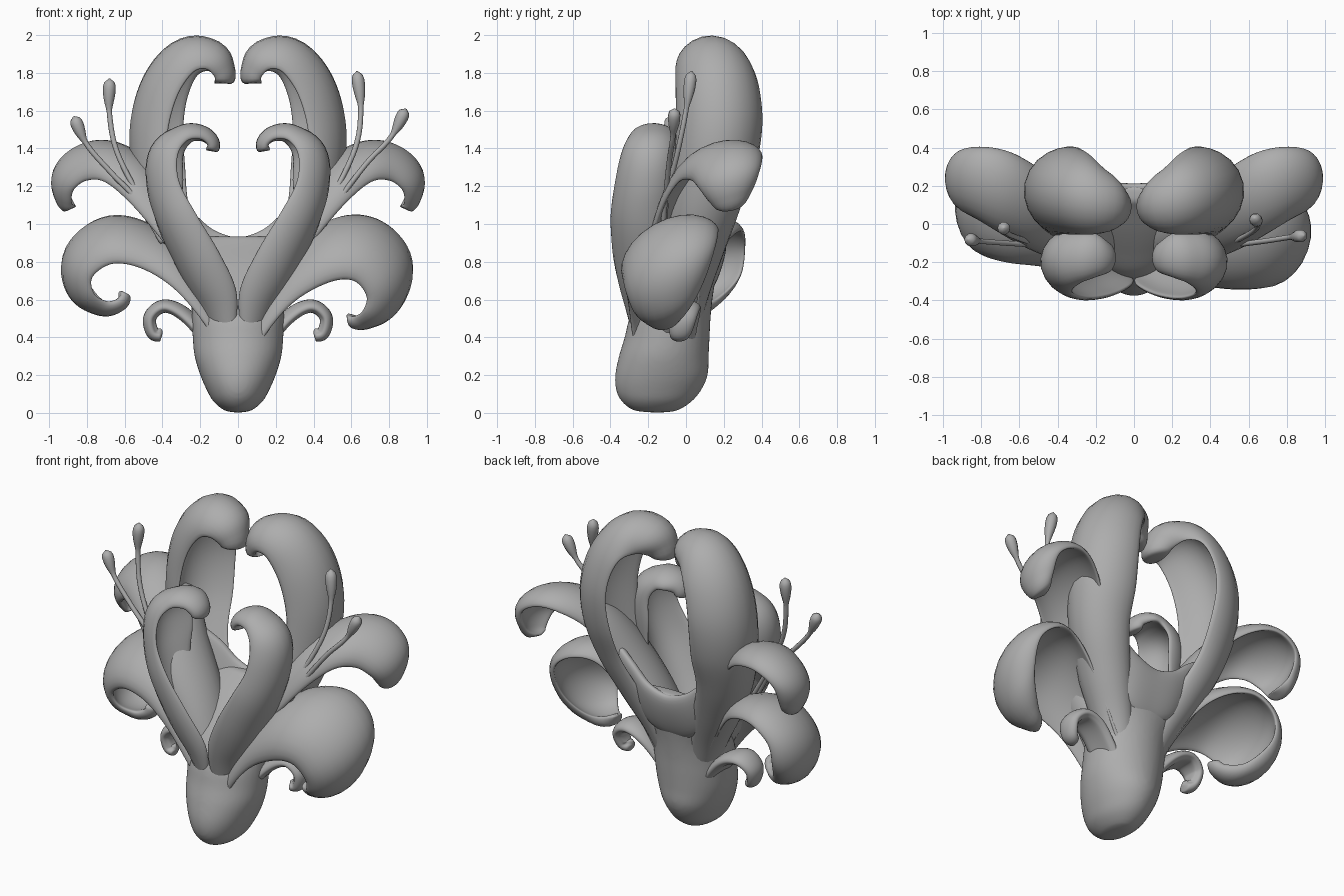
import bpy, bmesh, math
from mathutils import Vector

grey = bpy.data.materials.new("stone_grey")
grey.diffuse_color = (0.42, 0.42, 0.42, 1)
ARC = math.radians(78)  # half angle of the petal cross-section


def spline(pts, n):
    """Smooth Catmull-Rom samples through the points (any dimension)."""
    p = [Vector(q) for q in pts]
    p = [p[0] * 2 - p[1]] + p + [p[-1] * 2 - p[-2]]
    segs, out = len(p) - 3, []
    for k in range(n):
        f = k / (n - 1) * segs
        i = min(int(f), segs - 1)
        t = f - i
        a, b, c, d = p[i:i + 4]
        out.append(0.5 * (2 * b + (c - a) * t + (2 * a - 5 * b + 4 * c - d) * t * t
                          + (3 * b - a - 3 * c + d) * t ** 3))
    return out


def loft(name, rings, side=1):
    """Skin closed rings into a smooth capped solid, optionally mirrored in x."""
    bm = bmesh.new()
    rows = [[bm.verts.new((v.x * side, v.y, v.z)) for v in r] for r in rings]
    m = len(rows[0])
    for r, s in zip(rows, rows[1:]):
        for j in range(m):
            bm.faces.new((r[j], r[(j + 1) % m], s[(j + 1) % m], s[j]))
    bm.faces.new(rows[0])
    bm.faces.new(rows[-1])
    bmesh.ops.recalc_face_normals(bm, faces=bm.faces)
    for f in bm.faces:
        f.smooth = True
    me = bpy.data.meshes.new(name)
    bm.to_mesh(me)
    bm.free()
    me.materials.append(grey)
    ob = bpy.data.objects.new(name, me)
    bpy.context.collection.objects.link(ob)
    return ob


def petal(name, front, back, sign, bulge, thick, side=1, n=60, m=32):
    """Sweep a crescent section between a front and a back edge curve."""
    A, B = spline(front, n), spline(back, n)
    C = [(a + b) / 2 for a, b in zip(A, B)]
    depth = spline([(v, 0) for v in bulge], n)
    rings = []
    for i in range(n):
        T = C[min(i + 1, n - 1)] - C[max(i - 1, 0)]
        W = B[i] - A[i]
        w = W.length
        W.normalize()
        N = (T.cross(W) * sign).normalized()
        f = i / (n - 1)
        k = 1 if f < 0.94 else max(0.15, math.sqrt(max(0, 1 - ((f - 0.94) / 0.06) ** 2)))
        h, b = w / 2 * k, depth[i].x * w * k
        ring = []
        for j in range(m):
            th = 2 * math.pi * j / m
            ph = math.cos(th) * ARC
            x = h * math.sin(ph) / math.sin(ARC)
            y = b * (math.cos(ph) - math.cos(ARC)) / (1 - math.cos(ARC))
            nx = b * math.sin(ph) / (1 - math.cos(ARC))
            ny = h * math.cos(ph) / math.sin(ARC)
            o = thick * k * math.sin(th) / (math.hypot(nx, ny) or 1)
            ring.append(C[i] + W * (x + o * nx) + N * (y + o * ny))
        rings.append(ring)
    parts.append(loft(name, rings, side))


def stamen(name, pts, side):
    """Thin filament ending in a long bulb."""
    n, m = 40, 10
    P = spline(pts, n)
    rings = []
    for i, c in enumerate(P):
        T = (P[min(i + 1, n - 1)] - P[max(i - 1, 0)]).normalized()
        U = T.cross(Vector((0, 1, 0))).normalized()
        V = T.cross(U)
        f = i / (n - 1)
        r = 0.014
        if f > 0.78:
            g = (f - 0.78) / 0.22
            r = 0.014 + 0.02 * math.sin(math.pi / 2 * min(1, g / 0.7))
            if g > 0.7:
                r *= max(0.1, math.sqrt(max(0, 1 - ((g - 0.7) / 0.3) ** 2)))
        rings.append([c + (U * math.cos(a) + V * math.sin(a)) * r
                      for a in (2 * math.pi * j / m for j in range(m))])
    loft(name, rings, side)


# Flower base: stacked ellipses (height, half width, front y, back y)
base = spline([(0.003, 0.03, -0.2, -0.1), (0.015, 0.075, -0.28, -0.04), (0.06, 0.13, -0.34, 0.03),
               (0.12, 0.165, -0.37, 0.08), (0.2, 0.2, -0.375, 0.115), (0.3, 0.23, -0.355, 0.12),
               (0.4, 0.24, -0.325, 0.125), (0.5, 0.245, -0.3, 0.13), (0.6, 0.25, -0.25, 0.14),
               (0.7, 0.28, -0.15, 0.155), (0.8, 0.31, -0.04, 0.175), (0.89, 0.29, 0.07, 0.2),
               (0.935, 0.17, 0.12, 0.2)], 60)
body = loft("flower", [[Vector((r[1] * math.cos(a), (r[2] + r[3]) / 2 + (r[3] - r[2]) / 2 * math.sin(a), r[0]))
                        for a in (2 * math.pi * j / 40 for j in range(40))] for r in base])
parts = [body]

# Curved rim joining the two tall petals
top = [(0.46, 0.12, 1.2), (0.36, 0.15, 1.14), (0.24, 0.18, 1.06), (0.13, 0.19, 0.97)]
low = [(0.45, 0.1, 0.98), (0.38, 0.1, 0.9), (0.28, 0.1, 0.8), (0.14, 0.11, 0.68)]
flip = lambda pts: [(-x, y, z) for x, y, z in pts]
petal("back_rim", flip(top) + [(0, 0.19, 0.93)] + top[::-1],
      flip(low) + [(0, 0.1, 0.64)] + low[::-1], 1, (0.04, 0.04), 0.035)

# Lower side petals: the two sides lean differently
lower = {
    1: ([(.05, -.25, .22), (.15, -.28, .42), (.3, -.3, .59), (.48, -.32, .69), (.61, -.32, .7),
         (.68, -.3, .62), (.66, -.26, .54), (.61, -.2, .51), (.57, -.17, .52)],
        [(.07, .04, .26), (.2, .06, .52), (.36, .09, .79), (.53, .13, .96), (.69, .17, .97),
         (.82, .15, .86), (.81, .08, .67), (.7, -.02, .53), (.58, -.12, .51)], (.22, .26, .26)),
    -1: ([(.05, -.22, .25), (.17, -.25, .46), (.33, -.24, .65), (.5, -.21, .76), (.66, -.19, .79),
          (.77, -.15, .72), (.76, -.11, .63), (.69, -.06, .59), (.63, -.04, .61), (.62, -.03, .65)],
         [(.07, .04, .26), (.2, .07, .55), (.36, .15, .81), (.5, .24, .93), (.66, .3, .96),
          (.79, .31, .87), (.8, .28, .72), (.72, .16, .6), (.63, .07, .59), (.61, .02, .64)], (.2, .24, .24)),
}

# Stamens (root, middle, tip)
stamens = {
    1: ([(.38, -.12, .9), (.5, -.1, 1.14), (.62, -.04, 1.4), (.65, 0, 1.6), (.63, .03, 1.81)],
        [(.4, -.13, .9), (.53, -.11, 1.12), (.68, -.09, 1.32), (.81, -.07, 1.46), (.89, -.06, 1.61)]),
    -1: ([(.38, -.12, .9), (.52, -.1, 1.14), (.64, -.06, 1.38), (.68, -.03, 1.58), (.68, -.02, 1.77)],
         [(.4, -.13, .9), (.53, -.11, 1.12), (.67, -.1, 1.27), (.8, -.09, 1.42), (.87, -.08, 1.57)]),
}

for side, tag in ((1, "right"), (-1, "left")):
    # Tall back petal curling inward
    petal("back_petal_" + tag,
          [(.1, -.12, .4), (.2, -.11, .65), (.3, -.1, .88), (.36, -.08, 1.1), (.38, -.06, 1.3), (.37, -.05, 1.5),
           (.32, -.05, 1.68), (.24, -.05, 1.8), (.17, -.04, 1.82), (.125, -.01, 1.78), (.125, .02, 1.745)],
          [(.04, .04, .4), (.1, .1, .65), (.18, .18, .88), (.26, .27, 1.1), (.28, .35, 1.3), (.29, .39, 1.5),
           (.27, .385, 1.66), (.22, .35, 1.78), (.16, .28, 1.81), (.125, .2, 1.78), (.125, .15, 1.745)],
          -1, (.36, .42, .47, .46, .42, .4), 0.035, side)
    # Front petal curling inward
    petal("front_petal_" + tag,
          [(.02, -.22, .25), (.01, -.27, .45), (.01, -.31, .65), (.1, -.36, .85), (.22, -.385, 1.05),
           (.31, -.37, 1.22), (.32, -.34, 1.36), (.27, -.3, 1.44), (.2, -.27, 1.45), (.16, -.25, 1.42),
           (.165, -.23, 1.39)],
          [(.08, -.1, .25), (.12, -.1, .45), (.19, -.07, .65), (.26, -.06, .85), (.3, -.05, 1.05),
           (.29, -.04, 1.22), (.29, -.04, 1.36), (.25, -.05, 1.43), (.2, -.06, 1.44), (.16, -.1, 1.42),
           (.165, -.12, 1.39)],
          -1, (.1, .25, .36, .39, .42, .46, .45, .28, .22, .22, .22), 0.033, side)
    # Upper side petal arching outward
    petal("upper_side_petal_" + tag,
          [(.05, -.2, .4), (.22, -.2, .68), (.4, -.18, .91), (.56, -.12, 1.1), (.7, -.04, 1.22),
           (.8, .03, 1.23), (.87, .08, 1.18), (.88, .14, 1.11), (.86, .18, 1.09)],
          [(.07, .04, .42), (.2, .11, .78), (.36, .19, 1.06), (.5, .29, 1.26), (.64, .37, 1.35),
           (.77, .4, 1.36), (.88, .39, 1.29), (.89, .34, 1.17), (.86, .27, 1.09)],
          1, (.24, .25, .25), 0.032, side)
    # Lower side petal
    petal("lower_side_petal_" + tag, lower[side][0], lower[side][1], 1, lower[side][2], 0.034, side)
    # Small curled leaf near the base
    petal("small_leaf_" + tag,
          [(.08, -.12, .2), (.2, -.13, .39), (.3, -.11, .5), (.39, -.1, .545), (.45, -.09, .5),
           (.44, -.08, .43), (.4, -.07, .42)],
          [(.06, .02, .22), (.2, .05, .42), (.3, .07, .52), (.39, .07, .545), (.45, .05, .5),
           (.44, .02, .43), (.4, -.02, .42)],
          1, (0.12, 0.12), 0.035, side)
    for i, pts in enumerate(stamens[side]):
        stamen("stamen_%s_%d" % (tag, i + 1), pts, side)

# Fuse base and petals into one softly blended body
for ob in bpy.context.view_layer.objects:
    ob.select_set(ob in parts)
bpy.context.view_layer.objects.active = body
bpy.ops.object.join()
fuse = body.modifiers.new("fuse", 'REMESH')
fuse.mode = 'VOXEL'
fuse.voxel_size = 0.013
fuse.use_smooth_shade = True
soft = body.modifiers.new("soften", 'SMOOTH')
soft.factor = 0.5
soft.iterations = 6
